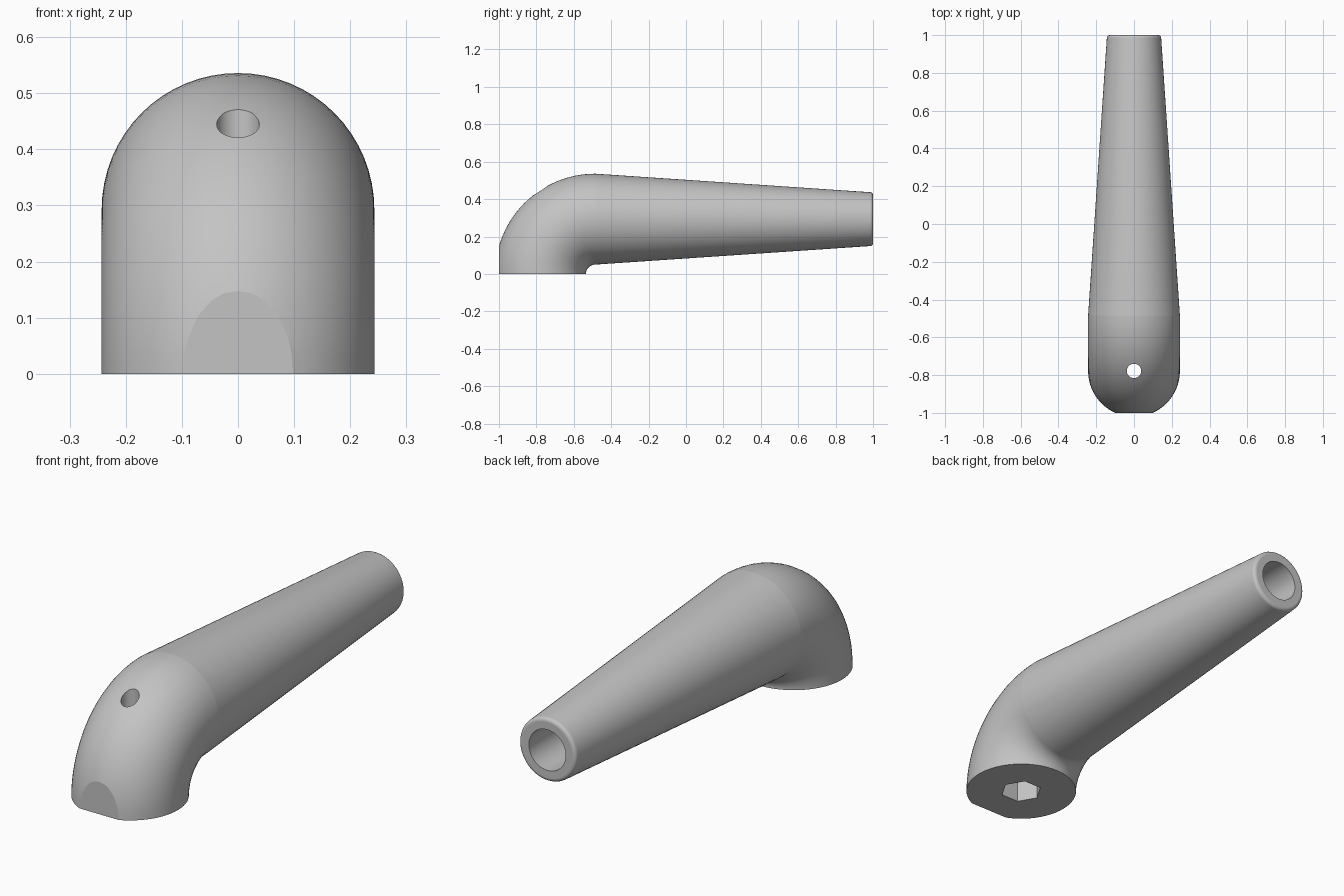
import bpy, bmesh
from math import sin, cos, pi, radians

cube = bpy.data.objects.get("Cube")
if cube:
    bpy.data.objects.remove(cube, do_unlink=True)

BEND_Y, BEND_R, TUBE_R = -0.485, 0.293, 0.243
SIDES = 64
BASE_Y = BEND_Y - BEND_R

metal = bpy.data.materials.new("grey metal")
metal.use_nodes = True
grey = (0.55, 0.55, 0.55, 1)
metal.diffuse_color = grey
metal.node_tree.nodes["Principled BSDF"].inputs["Base Color"].default_value = grey


def tube(name, stations):
    """Closed tube through rings given as (y, z, tilt, radius)."""
    bm = bmesh.new()
    rings = []
    for y, z, tilt, r in stations:
        ring = []
        for i in range(SIDES):
            t = 2 * pi * i / SIDES
            up = r * sin(t)
            ring.append(bm.verts.new((r * cos(t), y - cos(tilt) * up, z + sin(tilt) * up)))
        rings.append(ring)
    for a, b in zip(rings, rings[1:]):
        for i in range(SIDES):
            j = (i + 1) % SIDES
            bm.faces.new((a[i], a[j], b[j], b[i]))
    bm.faces.new(rings[0])
    bm.faces.new(rings[-1])
    bmesh.ops.recalc_face_normals(bm, faces=bm.faces)
    mesh = bpy.data.meshes.new(name)
    bm.to_mesh(mesh)
    bm.free()
    obj = bpy.data.objects.new(name, mesh)
    bpy.context.collection.objects.link(obj)
    mesh.materials.append(metal)
    return obj


def rod(sides, radius, depth, location, rotation=(0, 0, 0)):
    bpy.ops.mesh.primitive_cylinder_add(vertices=sides, radius=radius, depth=depth,
                                        location=location, rotation=rotation)
    return bpy.context.object


def activate(obj):
    bpy.ops.object.select_all(action='DESELECT')
    obj.select_set(True)
    bpy.context.view_layer.objects.active = obj


def cut(obj, cutter):
    cutter.hide_render = True
    cutter.data.materials.append(metal)
    mod = obj.modifiers.new("cut", 'BOOLEAN')
    mod.operation, mod.solver, mod.object = 'DIFFERENCE', 'EXACT', cutter
    activate(obj)
    bpy.ops.object.modifier_apply(modifier=mod.name)
    bpy.data.objects.remove(cutter, do_unlink=True)


def finish(obj):
    """Smooth the curved skin, keep planar ends flat."""
    activate(obj)
    bpy.ops.object.shade_smooth_by_angle(angle=radians(30))
    for p in obj.data.polygons:
        if abs(p.normal.y) > 0.9995 or p.normal.z < -0.9995:
            p.use_smooth = False


# Elbow: quarter bend from the flat base to the handle
steps = 24
bend = []
for k in range(steps + 1):
    a = pi / 2 * k / steps
    bend.append((BEND_Y - BEND_R * cos(a), BEND_R * sin(a), a, TUBE_R))
elbow = tube("elbow", bend)

# Flat on the front of the elbow
bpy.ops.mesh.primitive_cube_add(size=1, location=(0, -1.5, 0.2))
cut(elbow, bpy.context.object)
# Hexagonal socket in the base, vertex pointing sideways
cut(elbow, rod(6, 0.09, 0.4, (0, BASE_Y, 0), (0, 0, pi / 2)))
# Screw hole from the top down into the socket
cut(elbow, rod(32, 0.038, 0.6, (0, BASE_Y, 0.45)))
finish(elbow)

# Handle: tapered tube with a rounded end
END_R, FILLET = 0.144, 0.016
profile = [(BEND_Y, TUBE_R)]
for k in range(6):
    a = pi / 2 * k / 5
    profile.append((1 - FILLET + FILLET * sin(a), END_R - FILLET + FILLET * cos(a)))
handle = tube("handle", [(y, BEND_R, pi / 2, r) for y, r in profile])
# Bore in the handle end
cut(handle, rod(32, 0.093, 1.2, (0, 1, BEND_R), (pi / 2, 0, 0)))
finish(handle)
